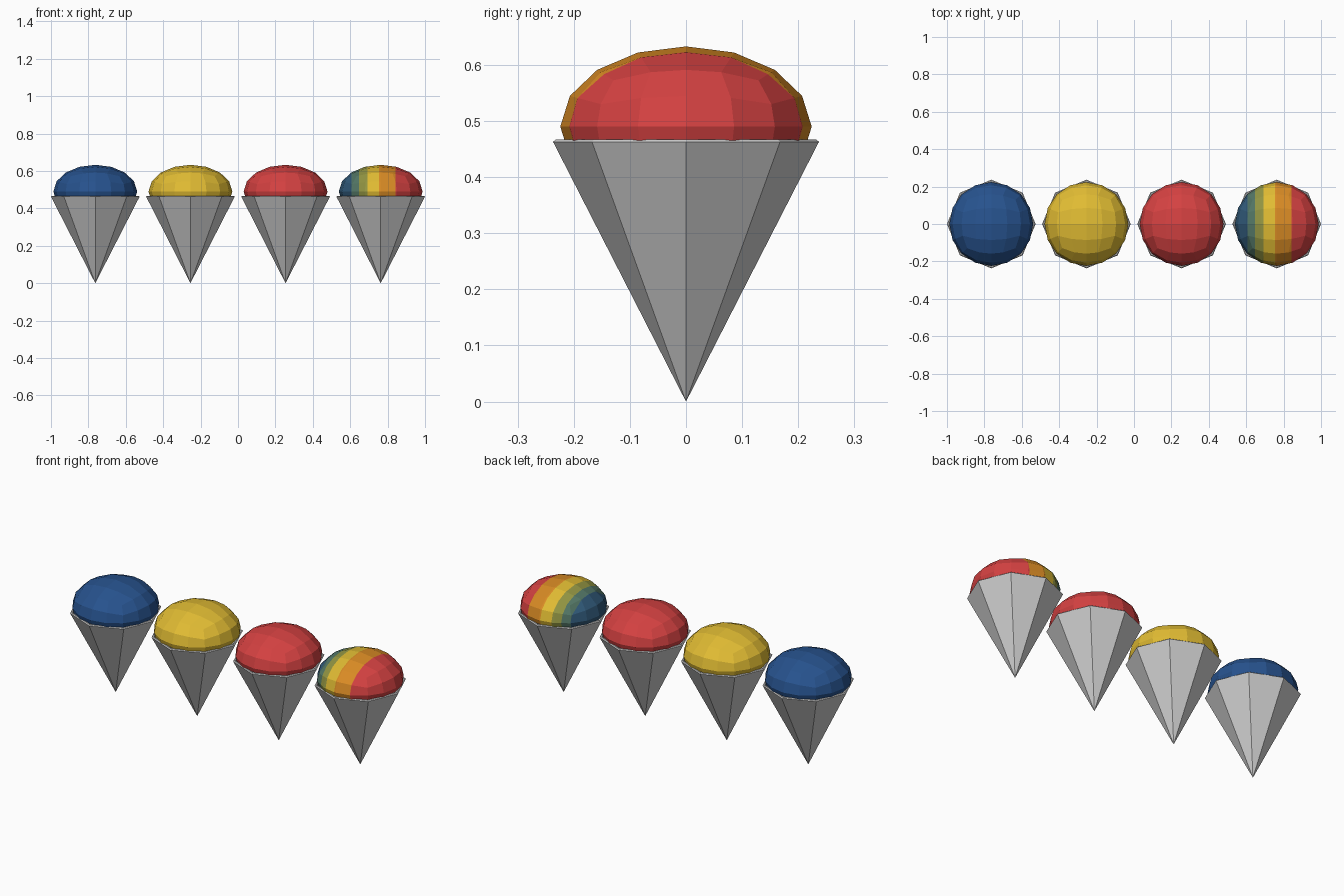
import bpy, bmesh, math
from mathutils import Vector

if "Cube" in bpy.data.objects:
    bpy.data.objects.remove(bpy.data.objects["Cube"])


def material(name, rgb):
    m = bpy.data.materials.new(name)
    m.diffuse_color = (*rgb, 1)
    m.use_nodes = True
    m.node_tree.nodes["Principled BSDF"].inputs["Base Color"].default_value = m.diffuse_color
    return m


PAPER = material("paper white", (0.62, 0.62, 0.62))
BLUE = material("blue ice", (0.02, 0.085, 0.27))
YELLOW = material("yellow ice", (0.75, 0.50, 0.033))
RED = material("red ice", (0.66, 0.053, 0.053))
ORANGE = material("orange ice", (0.70, 0.26, 0.018))
SLATE = material("slate blue ice", (0.03, 0.10, 0.19))
TEAL = material("teal ice", (0.085, 0.18, 0.13))
OLIVE = material("olive green ice", (0.29, 0.30, 0.055))


def finish(bm, name, x, mats):
    bmesh.ops.recalc_face_normals(bm, faces=bm.faces)
    me = bpy.data.meshes.new(name)
    bm.to_mesh(me)
    bm.free()
    for m in mats:
        me.materials.append(m)
    ob = bpy.data.objects.new(name, me)
    ob.location.x = x
    bpy.context.collection.objects.link(ob)
    return ob


# Eight-sided paper cone with a thin bevelled rim and an inner wall
def cup(name, x):
    bm = bmesh.new()
    profile = [(0.237, 0.463), (0.232, 0.467), (0.225, 0.467), (0.222, 0.461)]
    rings = [[bm.verts.new((r * math.cos(i * math.pi / 4), r * math.sin(i * math.pi / 4), z))
              for i in range(8)] for r, z in profile]
    tip, inner_tip = bm.verts.new((0, 0, 0)), bm.verts.new((0, 0, 0.03))
    for i in range(8):
        j = (i + 1) % 8
        bm.faces.new((tip, rings[0][j], rings[0][i]))
        for a, b in zip(rings, rings[1:]):
            bm.faces.new((a[i], a[j], b[j], b[i]))
        bm.faces.new((rings[-1][i], rings[-1][j], inner_tip))
    finish(bm, name, x, [PAPER])


def cut(bm, co, no, **kw):
    return bmesh.ops.bisect_plane(bm, geom=bm.verts[:] + bm.edges[:] + bm.faces[:],
                                  plane_co=co, plane_no=no, **kw)


# Flattened quad sphere, trimmed at the rim; stripes are cut planes along x
def ice(name, x, mats, limits=()):
    bm = bmesh.new()
    bmesh.ops.create_cube(bm, size=2)
    bmesh.ops.subdivide_edges(bm, edges=bm.edges[:], cuts=3, use_grid_fill=True)
    for v in bm.verts:
        p = Vector([math.tan(c * math.pi / 4) for c in v.co]).normalized()
        v.co = (p.x * 0.224, p.y * 0.224, 0.49 + p.z * 0.143)
    cut(bm, (0, 0, 0.464), (0, 0, 1), clear_inner=True)
    bmesh.ops.holes_fill(bm, edges=[e for e in bm.edges if e.is_boundary])
    for lim in limits:
        cut(bm, (lim, 0, 0), (1, 0, 0))
    for f in bm.faces:
        f.material_index = sum(f.calc_center_median().x > lim for lim in limits)
    finish(bm, name, x, mats)


flavours = [
    ("blue", [BLUE], ()),
    ("yellow", [YELLOW], ()),
    ("red", [RED], ()),
    ("rainbow", [SLATE, TEAL, OLIVE, YELLOW, ORANGE, RED],
     (-0.155, -0.115, -0.07, -0.008, 0.08)),
]
for k, (label, mats, limits) in enumerate(flavours):
    x = (k - 1.5) * 0.5087
    cup(label + "_paper_cup", x)
    ice(label + "_ice_dome", x, mats, limits)
